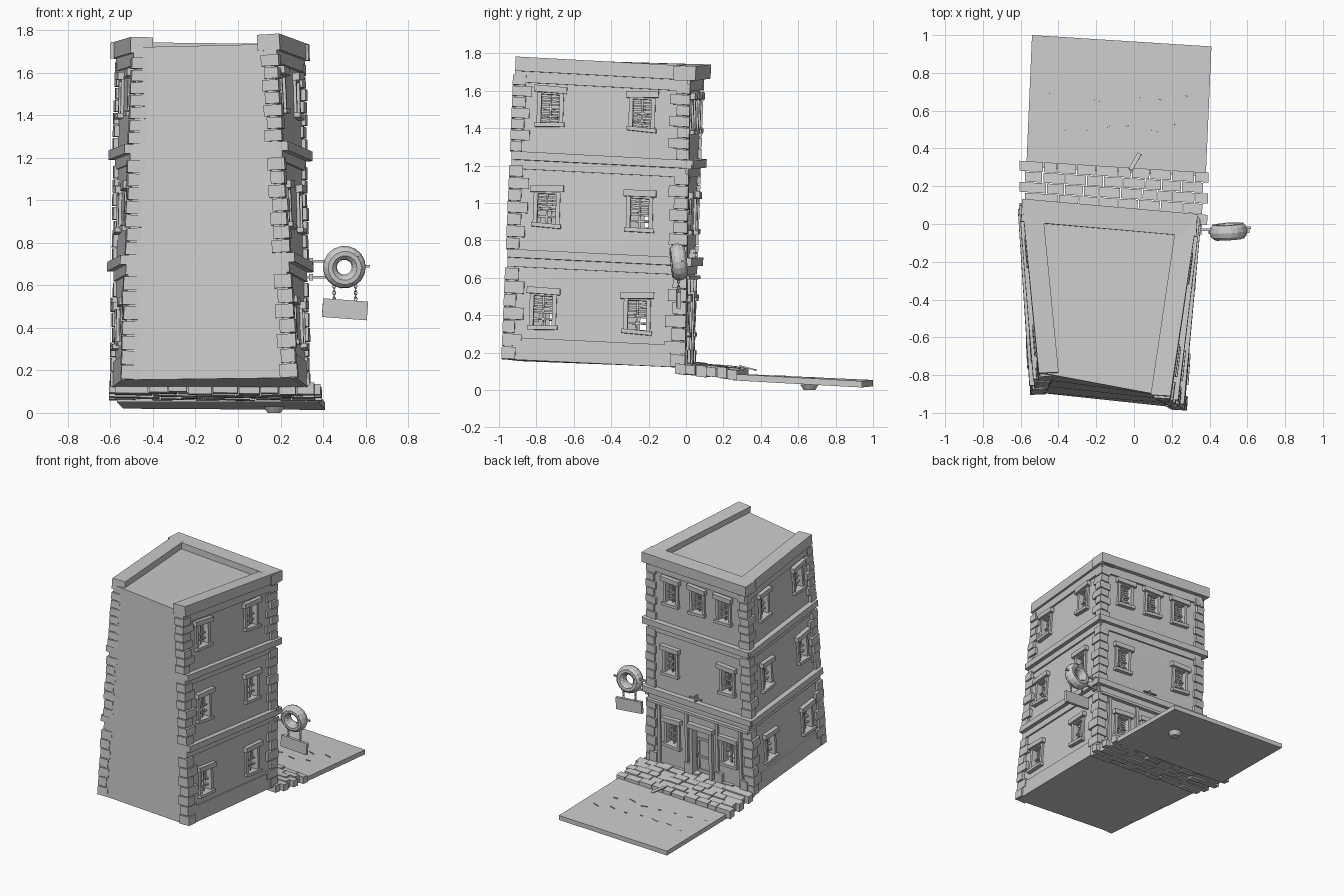
import bpy, bmesh, math, random
from mathutils import Vector as V, Matrix

random.seed(4)
cube = bpy.data.objects.get("Cube")
if cube:
    bpy.data.objects.remove(cube, do_unlink=True)

grey = bpy.data.materials.new("plain_grey")
grey.use_nodes = True
grey.diffuse_color = (0.6, 0.6, 0.6, 1)
grey.node_tree.nodes["Principled BSDF"].inputs["Base Color"].default_value = grey.diffuse_color

parts = {}


def mesh(name):
    return parts.setdefault(name, bmesh.new())


def hexa(name, pts):
    """Six-sided block from four lower and four upper points."""
    bm = mesh(name)
    v = [bm.verts.new(p) for p in pts]
    bm.faces.new(v[3::-1])
    bm.faces.new(v[4:])
    for i in range(4):
        j = (i + 1) % 4
        bm.faces.new((v[i], v[j], v[j + 4], v[i + 4]))


def bar(name, size, pos, turn=(0, 0, 0)):
    m = Matrix.Translation(pos)
    for angle, axis in zip(turn, "XYZ"):
        m = m @ Matrix.Rotation(angle, 4, axis)
    bmesh.ops.create_cube(mesh(name), size=1, matrix=m @ Matrix.Diagonal((*size, 1)))


# Leaning, tapered shell: bottom and top of each corner
BL = V((-0.535, -0.89, 0.155)), V((-0.475, -0.79, 1.735))
BR = V((0.26, -0.975, 0.165)), V((0.165, -0.91, 1.75))
FR = V((0.32, -0.02, 0.12)), V((0.30, 0.01, 1.70))
FL = V((-0.58, 0.03, 0.12)), V((-0.56, 0.085, 1.71))
RIGHT, FACADE, LEFT, PLAIN = (BR, FR), (FR, FL), (FL, BL), (BL, BR)


def on(wall, s, t, d=0):
    """Point on a wall: s along it, t up it, d outwards."""
    a, b = wall
    n = (b[0] - a[0]).cross(a[1] - a[0]).normalized()
    return a[0].lerp(a[1], t).lerp(b[0].lerp(b[1], t), s) + n * d


def block(name, wall, s, t, d, sag=0):
    pts = []
    for k, h in enumerate(t):
        for x, y in ((s[0], d[1]), (s[0], d[0]), (s[1], d[0]), (s[1], d[1])):
            tilt = sag if x == s[1] else -sag
            pts.append(on(wall, x, h + tilt, y))
    hexa(name, pts)


def wall_sheet(wall, lo, hi, holes):
    """Wall surface for one floor with true openings."""
    bm = mesh("walls")
    ss = sorted({0, 1, *(h[0] for h in holes), *(h[1] for h in holes)})
    ts = sorted({lo, hi, *(h[2] for h in holes), *(h[3] for h in holes)})
    for s0, s1 in zip(ss, ss[1:]):
        for t0, t1 in zip(ts, ts[1:]):
            s, t = (s0 + s1) / 2, (t0 + t1) / 2
            if any(h[0] < s < h[1] and h[2] < t < h[3] for h in holes):
                continue
            bm.faces.new([bm.verts.new(on(wall, *p))
                          for p in ((s0, t0), (s1, t0), (s1, t1), (s0, t1))])


def window(wall, hole, drop):
    s0, s1, t0, t1 = hole
    e, f = 0.018, 0.010
    sag = random.uniform(-0.003, 0.003)
    for s in ((s0 - e, s0 + 0.006), (s1 - 0.006, s1 + e)):
        block("window_frames", wall, s, (t0, t1), (-0.04, 0.014))
    block("window_frames", wall, (s0, s1), (t1 - 0.006, t1), (-0.04, 0.01))
    block("window_lintels", wall, (s0 - 2 * e, s1 + 2 * e), (t1, t1 + 0.022), (-0.04, 0.032), sag)
    block("window_sills", wall, (s0 - 1.5 * e, s1 + 1.5 * e), (t0 - f, t0 + 0.004), (-0.04, 0.03), -sag)
    # Glazing bars and lowered blind slats
    mid, tm = (s0 + s1) / 2, (t0 + t1) / 2
    block("glazing_bars", wall, (mid - 0.005, mid + 0.005), (t0, t1), (-0.025, -0.012))
    for t in (t0 + 0.25 * (t1 - t0), tm):
        block("glazing_bars", wall, (s0, s1), (t - 0.003, t + 0.003), (-0.025, -0.012))
    n = 9
    for i in range(round(n * drop)):
        t = t1 - 0.004 - (i + 0.5) * (t1 - t0) / n
        block("blind_slats", wall, (s0 + 0.004, s1 - 0.004), (t - 0.0042, t + 0.0042),
              (-0.034, -0.028), random.uniform(-0.001, 0.001))


levels = (0, 0.355, 0.685, 0.99)
heights = ((0.115, 0.225), (0.46, 0.57), (0.80, 0.905))
front_rows = ((0.23, 0.79), (0.22, 0.79), (0.23, 0.5, 0.77))
drops = (0.6, 0.6, 1)
DOOR = (0.44, 0.60, 0, 0.235)

for i in range(3):
    for wall, centres in ((RIGHT, (0.21, 0.74)), (LEFT, (0.26, 0.79)), (FACADE, front_rows[i])):
        holes = [(c - 0.058, c + 0.058, *heights[i]) for c in centres]
        door = [DOOR] if wall is FACADE and i == 0 else []
        wall_sheet(wall, levels[i], levels[i + 1], holes + door)
        for h in holes:
            window(wall, h, drops[i])
    wall_sheet(PLAIN, levels[i], levels[i + 1], [])

# Closed floor and roof
for name, t in (("base_floor", 0), ("roof", 0.99)):
    bm = mesh(name)
    ring = [bm.verts.new(c[0].lerp(c[1], t)) for c in (BL, BR, FR, FL)]
    bm.faces.new(ring if t else ring[::-1])

# Floor bands, friezes, plinths and parapet on the three dressed walls
for wall, a, b in ((RIGHT, 0, 1.035), (FACADE, -0.04, 1.04), (LEFT, -0.035, 1)):
    for t in levels[1:3]:
        block("floor_bands", wall, (a, b), (t - 0.012, t + 0.016), (-0.02, 0.04))
        block("friezes", wall, (0, 1), (t - 0.042, t - 0.012), (-0.01, 0.012))
    block("friezes", wall, (0, 1), (0.935, 0.975), (-0.01, 0.014))
    block("parapet", wall, (a, b), (0.972, 1.02), (-0.075, 0.045 if wall is FACADE else 0.03))
    if wall is not FACADE:
        block("plinths", wall, (0, 1), (0, 0.075), (-0.01, 0.01))

# Corner stones, alternating long and short, with slight wobble
for wall, near in ((RIGHT, 0), (RIGHT, 1), (LEFT, 0), (LEFT, 1)):
    for i in range(3):
        n = 7
        step = (levels[i + 1] - levels[i] - 0.045) / n
        for k in range(n):
            t = levels[i] + 0.016 * (i > 0) + k * step
            w = (0.095 if k % 2 else 0.06) + random.uniform(-0.008, 0.008)
            s = (1 - w, 1.016) if near else (-0.012, w)
            block("corner_stones", wall, s, (t + 0.002, t + step - 0.002),
                  (-0.085 + w * 0.35, 0.018 + random.uniform(-0.004, 0.006)))

# Street entrance: door, surround and shop ledge
s0, s1, t0, t1 = DOOR
block("door", FACADE, (s0, s1), (t0, t1), (-0.04, -0.028))
for s in ((s0 + 0.012, s0 + 0.03), (s1 - 0.03, s1 - 0.012)):
    block("door_panels", FACADE, s, (0.02, 0.185), (-0.03, -0.02))
for t in ((0.02, 0.035), (0.09, 0.1), (0.175, 0.185)):
    block("door_panels", FACADE, (s0 + 0.012, s1 - 0.012), t, (-0.03, -0.02))
block("door_handle", FACADE, (s0 + 0.014, s0 + 0.026), (0.095, 0.112), (-0.02, -0.004))
for s in ((s0 - 0.03, s0), (s1, s1 + 0.03)):
    block("door_surround", FACADE, s, (0, t1), (-0.04, 0.025))
block("door_surround", FACADE, (s0 - 0.045, s1 + 0.045), (t1, t1 + 0.022), (-0.04, 0.035))
block("shop_ledge", FACADE, (0, 1), (0.298, 0.31), (-0.01, 0.03))
for s in (0.09, 0.36, 0.66, 0.89):
    block("shop_pilasters", FACADE, (s, s + 0.025), (0, 0.298), (-0.01, 0.016))
for s in (0.02, 0.36, 0.655, 0.9):
    block("shop_plinths", FACADE, (s, s + 0.07), (0, 0.06), (-0.01, 0.024))
block("wall_lamp", FACADE, (0.42, 0.54), (0.385, 0.39), (0.02, 0.035))
block("wall_lamp", FACADE, (0.475, 0.485), (0.37, 0.4), (0, 0.03))

# Sidewalk of uneven paving stones
A, B = V((0.36, -0.06, 0.145)), V((-0.58, 0.0, 0.155))
C, D = V((-0.58, 0.335, 0.115)), V((0.37, 0.275, 0.11))


def pave(u, v, z):
    return A.lerp(B, u).lerp(D.lerp(C, u), v) + V((0, 0, z))


rows = 6
for r in range(rows):
    cuts = [-0.03 * (r % 2)]
    while cuts[-1] < 0.9:
        cuts.append(cuts[-1] + random.uniform(0.075, 0.13))
    cuts[-1] = 1 + 0.03 * (r % 2)
    for u0, u1 in zip(cuts, cuts[1:]):
        z = random.uniform(-0.005, 0.006)
        low = random.uniform(-0.062, -0.05)
        v0, v1 = (r + 0.03) / rows, (r + 0.97) / rows
        ring = ((u0 + 0.003, v0), (u0 + 0.003, v1), (u1 - 0.003, v1), (u1 - 0.003, v0))
        hexa("sidewalk", [pave(u, v, h) for h in (low, z) for u, v in reversed(ring)])

# Road slab with cracks, a drain cover and a dropped scrap
road = [V((-0.57, 0.30, 0.052)), V((0.38, 0.25, 0.052)), V((0.41, 0.94, 0.014)), V((-0.54, 1.0, 0.02))]
hexa("road", road + [p + V((0, 0, 0.034)) for p in road])
for i in range(14):
    y = 0.67 if i % 2 else 0.5
    x = -0.5 + i * 0.06
    y += random.uniform(-0.03, 0.03)
    bar("road_cracks", (random.uniform(0.02, 0.06), 0.005, 0.006),
        (x, y, 0.1015 - 0.052 * y), (-0.052, 0, random.uniform(-0.4, 0.4)))
bmesh.ops.create_cone(mesh("drain_cover"), cap_ends=True, segments=12, radius1=0.03, radius2=0.05,
                      depth=0.03, matrix=Matrix.Translation((0.17, 0.66, 0.015)))
bar("scrap", (0.022, 0.1, 0.008), (0.005, 0.33, 0.118), (-0.25, 0, -0.5))

# Hanging ring sign with brackets, chains and board
centre = V((0.5, -0.04, 0.685))


def ring(name, major, minor, m, around, tube):
    bm = mesh(name)
    grid = []
    for i in range(around):
        a = math.tau * i / around
        grid.append([bm.verts.new(m @ V(((major + minor * math.cos(b)) * math.cos(a),
                                         minor * math.sin(b),
                                         (major + minor * math.cos(b)) * math.sin(a))))
                     for b in (math.tau * k / tube for k in range(tube))])
    for i in range(around):
        g, h = grid[i], grid[(i + 1) % around]
        for k in range(tube):
            j = (k + 1) % tube
            bm.faces.new((g[k], g[j], h[j], h[k]))


tilt = Matrix.Translation(centre) @ Matrix.Rotation(0.1, 4, "X") @ Matrix.Rotation(0.06, 4, "Z")
ring("ring_sign", 0.068, 0.033, tilt @ Matrix.Diagonal((1, 1.25, 1, 1)), 18, 10)
for i in range(28):
    a, side = i * 2.4, 1 if i % 2 else -1
    r = 0.068 + random.uniform(-0.012, 0.012)
    bar("sprinkles", (0.012, 0.004, 0.004),
        tilt @ V((r * math.cos(a), side * 0.0395, r * math.sin(a))), (0, i * 1.3, 0))
for z in (0.713, 0.637):
    bar("sign_brackets", (0.12, 0.014, 0.012), (0.38, -0.03, z))
    bar("sign_brackets", (0.018, 0.035, 0.03), (0.343, -0.03, z))
bar("sign_brackets", (0.04, 0.012, 0.012), (0.6, -0.02, 0.69))
for x in (0.452, 0.553):
    for k in range(5):
        m = Matrix.Translation((x, -0.04, 0.535 + k * 0.015)) @ Matrix.Rotation(k % 2 * math.pi / 2, 4, "Z")
        ring("sign_chains", 0.008, 0.0028, m @ Matrix.Diagonal((0.8, 1, 1.3, 1)), 8, 5)
bar("sign_board", (0.212, 0.022, 0.088), (0.503, -0.04, 0.487), (0, 0.075, 0.03))

# Turn every part into an object
for name, bm in parts.items():
    bmesh.ops.remove_doubles(bm, verts=bm.verts, dist=1e-5) if name == "walls" else None
    if name not in ("walls", "roof", "base_floor"):
        bmesh.ops.recalc_face_normals(bm, faces=bm.faces)
    data = bpy.data.meshes.new(name)
    bm.to_mesh(data)
    bm.free()
    data.materials.append(grey)
    bpy.context.collection.objects.link(bpy.data.objects.new(name, data))
